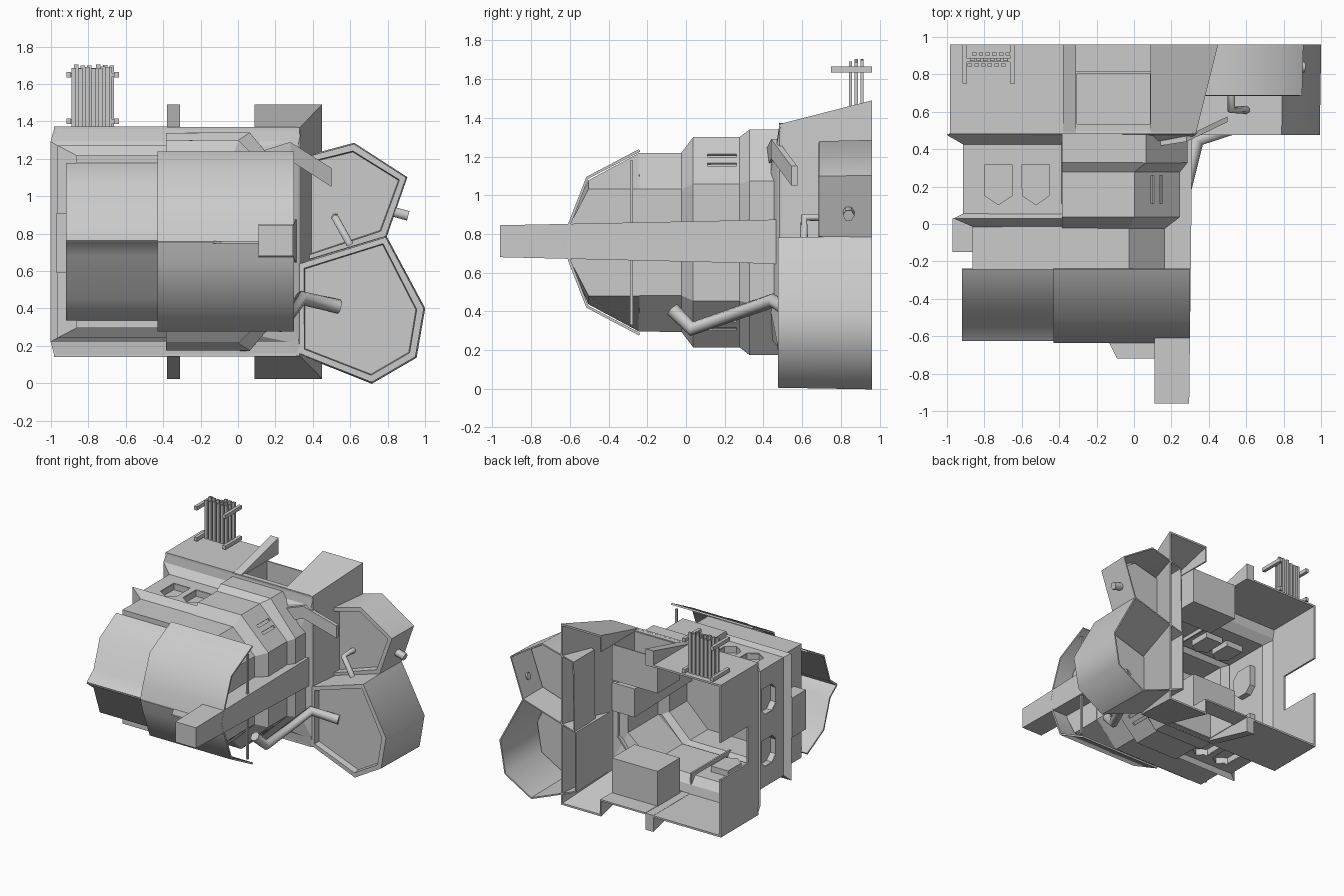
import bpy, bmesh, math, random
from mathutils import Vector

if "Cube" in bpy.data.objects:
    bpy.data.objects.remove(bpy.data.objects["Cube"], do_unlink=True)

MID = 0.757          # height of the mirror plane
random.seed(4)

grey = bpy.data.materials.new("hull_grey")
grey.use_nodes = True
COLOR = (0.6, 0.6, 0.6, 1)
grey.diffuse_color = COLOR
for node in grey.node_tree.nodes:
    if node.type == 'BSDF_PRINCIPLED':
        node.inputs["Base Color"].default_value = COLOR


def finish(name, bm, thick=0, smooth=None):
    bmesh.ops.recalc_face_normals(bm, faces=bm.faces[:])
    mesh = bpy.data.meshes.new(name)
    bm.to_mesh(mesh)
    bm.free()
    mesh.materials.append(grey)
    ob = bpy.data.objects.new(name, mesh)
    bpy.context.scene.collection.objects.link(ob)
    if thick:
        mod = ob.modifiers.new("thickness", 'SOLIDIFY')
        mod.thickness = thick
        mod.offset = 0
    if smooth:
        bpy.ops.object.select_all(action='DESELECT')
        ob.select_set(True)
        bpy.context.view_layer.objects.active = ob
        bpy.ops.object.modifier_apply(modifier="thickness")
        bpy.ops.object.shade_smooth_by_angle(angle=math.radians(smooth))
    return ob


def add_hull(bm, pts):
    verts = [bm.verts.new(p) for p in pts]
    res = bmesh.ops.convex_hull(bm, input=verts)
    junk = {v for v in res["geom_interior"] if isinstance(v, bmesh.types.BMVert)}
    bmesh.ops.delete(bm, geom=list(junk), context='VERTS')


def block(name, pts):
    bm = bmesh.new()
    add_hull(bm, pts)
    bmesh.ops.dissolve_limit(bm, angle_limit=0.01, verts=bm.verts[:], edges=bm.edges[:])
    return finish(name, bm)


def box(name, xs, ys, zs):
    return block(name, [(x, y, z) for x in xs for y in ys for z in zs])


def flip(p, s):
    return (p[0], p[1], MID + s * p[2])


def both(name, pts):
    # points carry height above the mirror plane; builds top and bottom
    for tag, s in (("upper", 1), ("lower", -1)):
        block(f"{tag}_{name}", [flip(p, s) for p in pts])


def loft(name, rings, closed=True, cap=False, thick=0.014, smooth=None):
    bm = bmesh.new()
    rows = [[bm.verts.new(p) for p in ring] for ring in rings]
    n = len(rows[0])
    for a, b in zip(rows, rows[1:]):
        for i in range(n if closed else n - 1):
            j = (i + 1) % n
            bm.faces.new((a[i], a[j], b[j], b[i]))
    if cap:
        bm.faces.new(rows[0])
    return finish(name, bm, thick, smooth)


def section(y, xl, xc, xr, h, hs, start=None):
    # cross-section with the right-hand corners chamfered
    half = [(xl, h), (xc, h), (xr, hs)]
    if start:
        half.insert(0, (xl, start))
    pts = [(x, y, MID + z) for x, z in half]
    return pts + [(x, y, MID - z) for x, z in reversed(half)]


def pipe(name, pts, radius, sides=1):
    cu = bpy.data.curves.new(name, 'CURVE')
    cu.dimensions = '3D'
    cu.bevel_depth = radius
    cu.bevel_resolution = sides
    cu.use_fill_caps = True
    sp = cu.splines.new('POLY')
    sp.points.add(len(pts) - 1)
    for p, co in zip(sp.points, pts):
        p.co = (*co, 1)
    cu.materials.append(grey)
    bpy.context.scene.collection.objects.link(bpy.data.objects.new(name, cu))


# Main hull shell, open at the back
hull = loft("main_hull", [
    section(-.24, -.86, -.03, .16, .457, .273),
    section(-.01, -.86, -.03, .16, .457, .273),
    section(.03, -.96, 0, .20, .51, .29),
    section(.05, -.91, 0, .22, .475, .29),
    section(.43, -.91, 0, .22, .475, .29),
    section(.478, -.995, .27, .32, .535, .52),
    section(.49, -.98, .31, .335, .612, .59)], cap=True)

# Nose core filling the wide half of the visor
loft("nose_core", [
    section(-.59, -.41, -.05, .16, .11, .10),
    section(-.50, -.41, -.05, .16, .315, .273),
    section(-.24, -.41, -.03, .16, .455, .273)], cap=True)

# Raised armour band wrapping the right part of the hull
band = loft("armour_band", [
    section(-.02, -.38, -.03, .16, .457, .272, .44),
    section(.04, -.38, 0, .24, .537, .30, .44),
    section(.28, -.38, 0, .24, .537, .30, .44),
    section(.33, -.38, .06, .28, .577, .315, .44),
    section(.48, -.38, .06, .28, .577, .315, .44)], closed=False)

# Recessed windows: holes in the hull plus a cup behind each
rings = []
for xa in (-.80, -.60):
    xb = xa + .15
    outline = [(xa, .32), (xb, .32), (xb, .15), (xa + .075, .1), (xa, .15)]
    for s in (1, -1):
        rings.append(([Vector((x, y, MID + s * .475)) for x, y in outline], Vector((0, 0, s))))
for zc in (.97, .55):
    outline = [(.15, -.06), (.15, .06), (.2, .11), (.34, .11), (.34, -.06), (.29, -.11), (.2, -.11)]
    rings.append(([Vector((-.91, y, zc + z)) for y, z in outline], Vector((-1, 0, 0))))

cut = bmesh.new()
for i, (ring, n) in enumerate(rings):
    add_hull(cut, [p + n * d for p in ring for d in (-.03, .03)])
    loft(f"window_cup_{i + 1}", [[p - n * .05 for p in ring], ring], cap=True, thick=.006)
window_cutter = finish("window_cutter", cut)

# Vent slots in the chamfers of the band
cut = bmesh.new()
normal, slope = Vector((.7, 0, .715)), Vector((.715, 0, -.7))
for s in (1, -1):
    for x in (.095, .14):
        c = Vector((x, 0, .537 - .985 * x))
        pts = [c + normal * a + slope * b + Vector((0, y, 0))
               for a in (-.025, .025) for b in (-.011, .011) for y in (.11, .26)]
        add_hull(cut, [flip(p, s) for p in pts])
vent_cutter = finish("vent_cutter", cut)
for target, cutter in ((hull, window_cutter), (band, vent_cutter)):
    mod = target.modifiers.new("openings", 'BOOLEAN')
    mod.operation = 'DIFFERENCE'
    mod.object = cutter
    cutter.hide_render = True
    cutter.hide_viewport = True

# Front visor: narrow left plates and wide right plates with a ridge between
for side, xs, prof in (
        ("left", (-.92, -.43), [(-.24, .415), (-.45, .30), (-.53, .07), (-.62, 0)]),
        ("right", (-.43, .30), [(-.24, .475), (-.51, .333), (-.60, .10), (-.63, 0)])):
    for tag, s in (("upper", 1), ("lower", -1)):
        loft(f"{tag}_{side}_visor", [[(x, y, MID + s * h) for y, h in prof] for x in xs],
             closed=False, smooth=48)
box("visor_strut", (.275, .29), (-.29, -.275), (.33, 1.18))
box("side_block", (-.97, -.85), (-.15, .03), (.59, .91))

# Long beam and its bracket
block("beam", [(x, -.96, z) for x in (.11, .295) for z in (.68, .845)]
      + [(x, .5, z) for x in (.11, .312) for z in (.645, .875)])
block("beam_bracket", [(x, y, z) for x, y in ((-.15, -.6), (-.09, -.72), (.12, -.72), (.12, -.6))
                       for z in (.748, .76)])

# Rear bay: left wall with a notch at its back edge
LX = (-.985, -.97)
box("rear_wall_front", LX, (.48, .61), (MID - .617, MID + .617))
both("rear_wall_end", [(x, y, z) for x in LX for y in (.61, .96) for z in (.15, .617)])

# Rear bay: roof and floor plates, fins, wedges and sunken pockets
both("rear_plate", [(x, y, z) for x in (-.98, -.38) for y in (.48, .96) for z in (.602, .617)])
both("rear_fin", [(x, y, z) for x in (-.38, -.31)
                  for y, z in ((.48, .61), (.96, .733), (.96, .60), (.48, .60))])
both("wedge_plate", [(x, y, z - d) for x, y, z in
                     ((.09, .48, .61), (.33, .48, .61), (.45, .96, .733), (.09, .96, .733))
                     for d in (0, .015)])
both("wedge_side", [(x, y, z) for x in (.088, .1)
                    for y, z in ((.48, .61), (.96, .733), (.96, .60), (.48, .60))])
both("pocket_front_lip", [(x, y, z) for x in (-.31, .09) for y in (.48, .53) for z in (.597, .61)])
box("lower_pocket_back_lip", (-.31, .09), (.81, .96), (MID - .61, MID - .597))
pocket = ((-.31, .53), (.09, .53), (.09, .81), (-.31, .81))
for tag, s in (("upper", 1), ("lower", -1)):
    loft(f"{tag}_pocket", [[(x, y, MID + s * h) for x, y in pocket] for h in (.32, .605)], cap=True)
block("rear_right_wall", [flip((x - d, y, s * h), 1) for x, y, h in ((.33, .48, .61), (.45, .96, .733))
                          for d in (0, .015) for s in (1, -1)])


# Side pods: open-backed shells with a rimmed, sunken front
def pod(name, outline, y0):
    bm = bmesh.new()
    cx = sum(p[0] for p in outline) / len(outline)
    cz = sum(p[1] for p in outline) / len(outline)
    front = [bm.verts.new((cx + (x - cx) * .98, y0, cz + (z - cz) * .98)) for x, z in outline]
    back = [bm.verts.new((x, .96, z)) for x, z in outline]
    for i in range(len(outline)):
        j = (i + 1) % len(outline)
        bm.faces.new((front[i], front[j], back[j], back[i]))
    face = bm.faces.new(front)
    bm.normal_update()
    for width in (.03, .004):
        bmesh.ops.inset_region(bm, faces=[face], thickness=width, use_boundary=True)
    for v in face.verts:
        v.co.y += .05
    finish(name, bm, .012, 50)


pod("upper_pod", [(.33, .645), (.79, .785), (.9, 1.1), (.62, 1.28), (.34, 1.205)], .69)
pod("lower_pod", [(.32, .64), (.79, .785), (.995, .4), (.95, .14), (.715, .003), (.32, .16)], .48)

# Pipes and arms joining hull and pods
pipe("lower_pipe", [(.2, -.07, .41), (.23, .03, .31), (.34, .45, .455), (.54, .52, .41)], .038, 2)
pipe("pod_hook", [(.52, .74, .885), (.52, .61, .885), (.60, .61, .74)], .022)
pipe("pod_stub", [(.82, .84, .92), (.91, .84, .895)], .03)
arm = [(.12, .43, 1.19), (.28, .455, 1.24), (.50, .56, 1.1)]
for i, (a, b) in enumerate(zip(arm, arm[1:])):
    block(f"upper_arm_{i + 1}", [(x, y + dy, z + dz) for x, y, z in (a, b)
                                 for dy in (-.015, .015) for dz in (-.05, .05)])

# Rack on the roof: staggered rows of upright slats held by rails
for row, y in enumerate((.85, .88, .91)):
    for i in range(6):
        x = -.89 + i * .036 + row * .012
        top = 1.68 + random.random() * .025
        box(f"rack_slat_{row + 1}_{i + 1}", (x, x + .024), (y - .008, y + .008), (1.365, top))
for z in (1.40, 1.65):
    level = "high" if z > 1.5 else "low"
    for tag, x in (("right", -.905), ("left", -.65)):
        box(f"rack_{tag}_rail_{level}", (x - .013, x + .013), (.75, .96), (z - .015, z + .015))
    box(f"rack_crossbar_{level}", (-.91, -.645), (.865, .885), (z - .01, z + .01))
